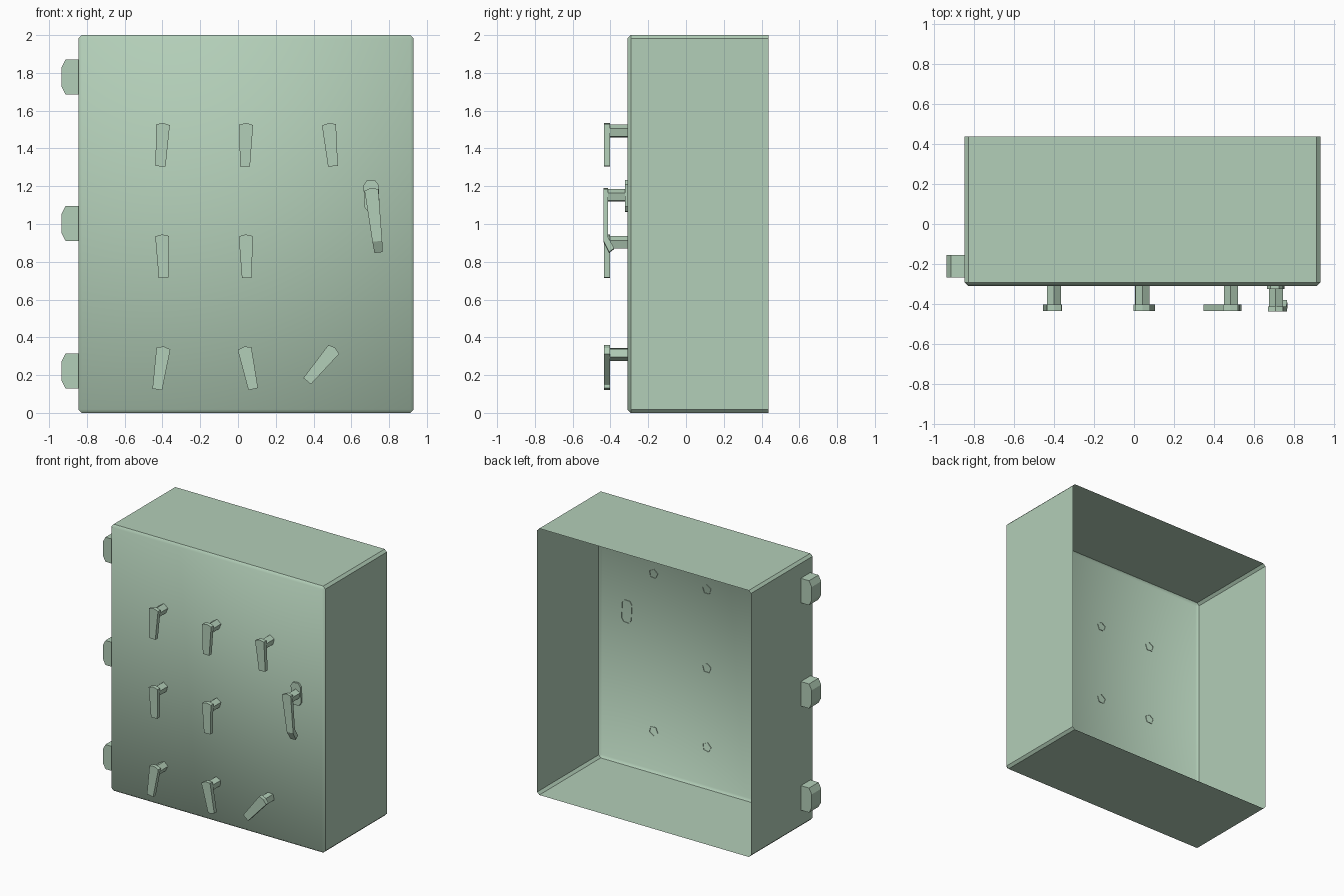
import bpy, bmesh
from math import sin, cos, pi, radians
from mathutils import Matrix

if "Cube" in bpy.data.objects:
    bpy.data.objects.remove(bpy.data.objects["Cube"])

paint = bpy.data.materials.new("sage_paint")
paint.diffuse_color = (0.45, 0.62, 0.48, 1)
paint.use_nodes = True
paint.node_tree.nodes["Principled BSDF"].inputs["Base Color"].default_value = paint.diffuse_color

FRONT, BACK = -0.31, 0.437


def finish(name, bm, loc=(0, 0, 0), tilt=0):
    """Make an object from bm, turned about the y axis (positive = lower end to +x)."""
    bm.transform(Matrix.Translation(loc) @ Matrix.Rotation(radians(-tilt), 4, 'Y'))
    me = bpy.data.meshes.new(name)
    bm.to_mesh(me)
    bm.free()
    me.materials.append(paint)
    ob = bpy.data.objects.new(name, me)
    bpy.context.collection.objects.link(ob)
    return ob


def prism(name, pts, y0, y1, loc=(0, 0, 0), tilt=0, skip=None, back=True):
    """Extrude an xz outline from y0 (front) to y1; skip leaves out one side."""
    bm = bmesh.new()
    f = [bm.verts.new((x, y0, z)) for x, z in pts]
    b = [bm.verts.new((x, y1, z)) for x, z in pts]
    n = len(pts)
    bm.faces.new(f)
    if back:
        bm.faces.new(b[::-1])
    for i in range(n):
        if i != skip:
            j = (i + 1) % n
            bm.faces.new((f[j], f[i], b[i], b[j]))
    bmesh.ops.recalc_face_normals(bm, faces=bm.faces)
    return finish(name, bm, loc, tilt)


def lever(name, apex, sections, loc, tilt):
    """Tapered bar with a peaked top; sections are (half width, y front, z front, y back, z back)."""
    bm = bmesh.new()
    rows = [[bm.verts.new(p) for p in ((-w, yf, zf), (w, yf, zf), (w, yb, zb), (-w, yb, zb))]
            for w, yf, zf, yb, zb in sections]
    top = rows[0]
    af = bm.verts.new((0, sections[0][1], apex))
    ab = bm.verts.new((0, sections[0][3], apex))
    bm.faces.new((top[0], af, ab, top[3]))
    bm.faces.new((af, top[1], top[2], ab))
    for k, (a, b) in enumerate(zip(rows, rows[1:])):
        for i in range(4):
            j = (i + 1) % 4
            face = [a[i], b[i], b[j], a[j]]
            if k == 0 and i in (0, 2):
                face.append(af if i == 0 else ab)
            bm.faces.new(face)
    bm.faces.new(rows[-1])
    bmesh.ops.recalc_face_normals(bm, faces=bm.faces)
    return finish(name, bm, loc, tilt)


# Cabinet shell: open at the back, chamfered edges
bm = bmesh.new()
bmesh.ops.create_cube(bm, size=1)
for v in bm.verts:
    v.co = (-0.845 if v.co.x < 0 else 0.93, FRONT if v.co.y < 0 else BACK, 0 if v.co.z < 0 else 2)
bmesh.ops.delete(bm, geom=[f for f in bm.faces if f.normal.y > 0.5], context='FACES')
bmesh.ops.bevel(bm, geom=[e for e in bm.edges if not e.is_boundary], offset=0.018,
                segments=1, profile=0.5, affect='EDGES')
bm.normal_update()
for f in bm.faces:
    f.smooth = f.normal.y < -0.1      # soft shading on the door only
finish("cabinet_shell", bm)

# Hinges on the left side
hinge = [(-0.845, -0.092), (-0.913, -0.092), (-0.935, -0.05),
         (-0.935, 0.05), (-0.913, 0.092), (-0.845, 0.092)]
for i, z in enumerate((0.222, 1.003, 1.778)):
    prism(f"hinge_{i + 1}", hinge, -0.268, -0.155, (0, 0, z), skip=5)

# Turn knobs: five-sided pegs carrying tapered levers
peg = [(0.036 * sin(2 * pi * k / 5), 0.036 * cos(2 * pi * k / 5)) for k in range(5)]
knobs = [(-0.40, 1.49, -3), (0.042, 1.49, -1.5), (0.485, 1.49, 5.5),
         (-0.40, 0.90, 2), (0.042, 0.90, 1.5),
         (-0.40, 0.307, -8.5), (0.042, 0.307, 12), (0.485, 0.31, -40)]
for i, (x, z, tilt) in enumerate(knobs):
    prism(f"knob_peg_{i + 1}", peg, -0.405, FRONT + 0.004, (x, 0, z), tilt, back=False)
    lever(f"knob_lever_{i + 1}", 0.045,
          [(0.037, -0.433, 0.035, -0.403, 0.035), (0.026, -0.433, -0.185, -0.403, -0.185)],
          (x, 0, z), tilt)

# Door latch: base plate, peg and lever with a bent tip
at, tilt = (0.71, 0, 1.15), 6.5
plate = [(-0.04, -0.058), (-0.022, -0.083), (0.022, -0.083), (0.04, -0.058),
         (0.04, 0.058), (0.022, 0.083), (-0.022, 0.083), (-0.04, 0.058)]
prism("latch_plate", plate, -0.324, FRONT + 0.004, (0.707, 0, 1.148), 3, back=False)
prism("latch_peg", peg, -0.415, -0.32, at, tilt, back=False)
lever("latch_lever", 0.042,
      [(0.037, -0.437, 0.03, -0.412, 0.03),
       (0.026, -0.437, -0.243, -0.412, -0.225),
       (0.022, -0.407, -0.303, -0.38, -0.282)], at, tilt)
